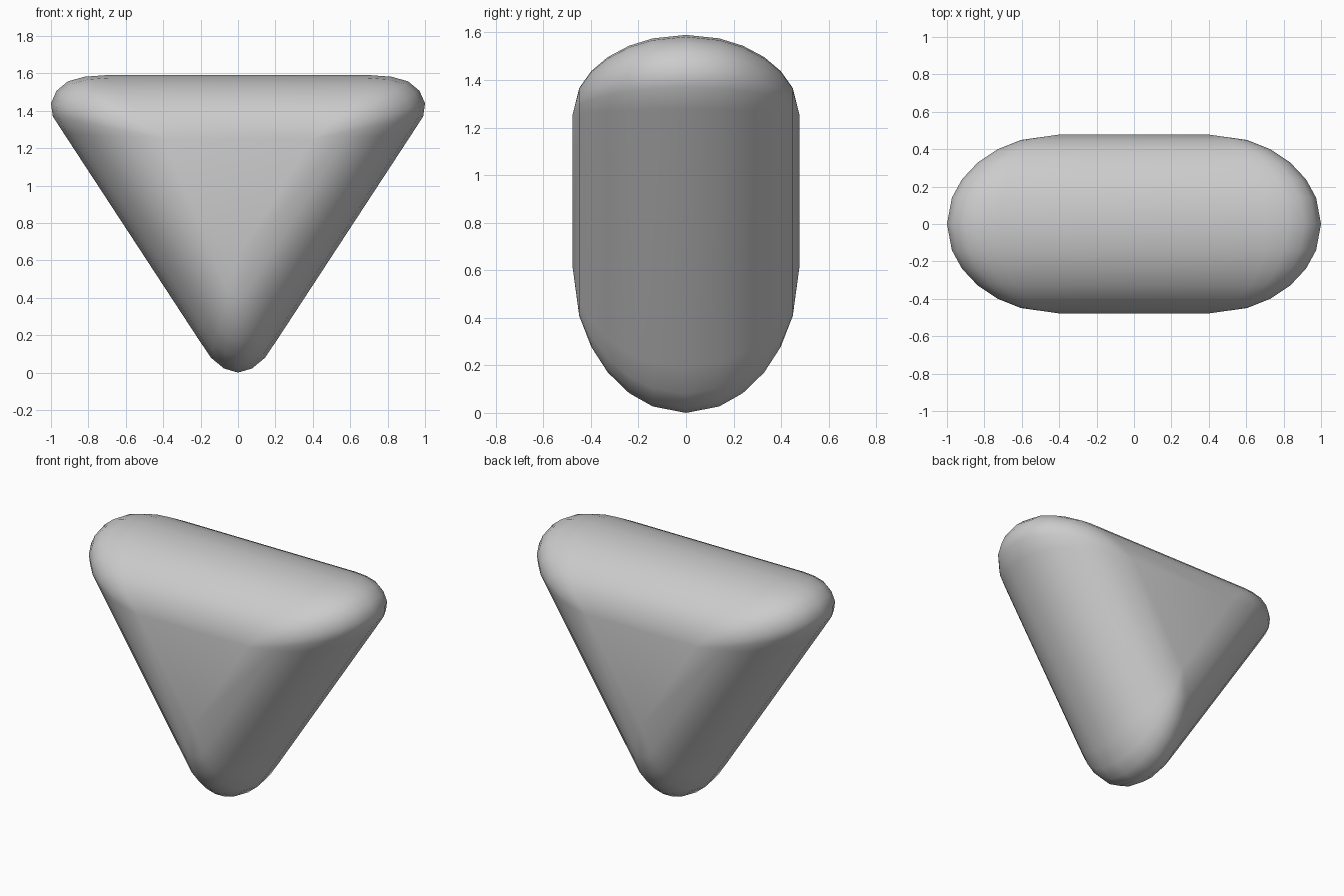
import bpy, bmesh, math

if "Cube" in bpy.data.objects:
    bpy.data.objects.remove(bpy.data.objects["Cube"])

# Middle outline (x, z): right half, bottom tip to top edge, each with its flat-face corner
tip, corner = (0.0, 0.62), (0.40, 1.25)
half = [((0.075, 0.022), tip), ((0.145, 0.08), tip), ((0.22, 0.192), tip),
        ((0.93, 1.277), corner), ((0.99, 1.37), corner), ((1.0, 1.44), corner),
        ((0.97, 1.507), corner), ((0.91, 1.557), corner), ((0.82, 1.582), corner),
        ((0.71, 1.59), corner)]
mirrored = [((-p[0], p[1]), (-c[0], c[1])) for p, c in reversed(half)]
outline = [((0.0, 0.0), tip)] + half + mirrored

# Elliptical edge rounding: rings shrink toward the flat triangle on each side
DEPTH = 0.478
steps = [0, 17, 30, 43.5, 56.5, 70, 90]
angles = [-a for a in reversed(steps[1:])] + steps

bm = bmesh.new()
rings = []
for a in angles:
    t = 1 - math.cos(math.radians(a))
    y = DEPTH * math.sin(math.radians(a))
    rings.append([bm.verts.new((p[0] + (c[0] - p[0]) * t, y, p[1] + (c[1] - p[1]) * t))
                  for p, c in outline])
n = len(outline)
for r0, r1 in zip(rings, rings[1:]):
    for i in range(n):
        j = (i + 1) % n
        bm.faces.new((r0[i], r0[j], r1[j], r1[i]))
# Flat front and back
bm.faces.new(rings[0])
bm.faces.new(rings[-1])
bmesh.ops.remove_doubles(bm, verts=bm.verts[:], dist=0.0005)
bmesh.ops.recalc_face_normals(bm, faces=bm.faces[:])
for f in bm.faces:
    f.smooth = True

mesh = bpy.data.meshes.new("rounded_triangle")
bm.to_mesh(mesh)
bm.free()
obj = bpy.data.objects.new("rounded_triangle", mesh)
bpy.context.collection.objects.link(obj)
